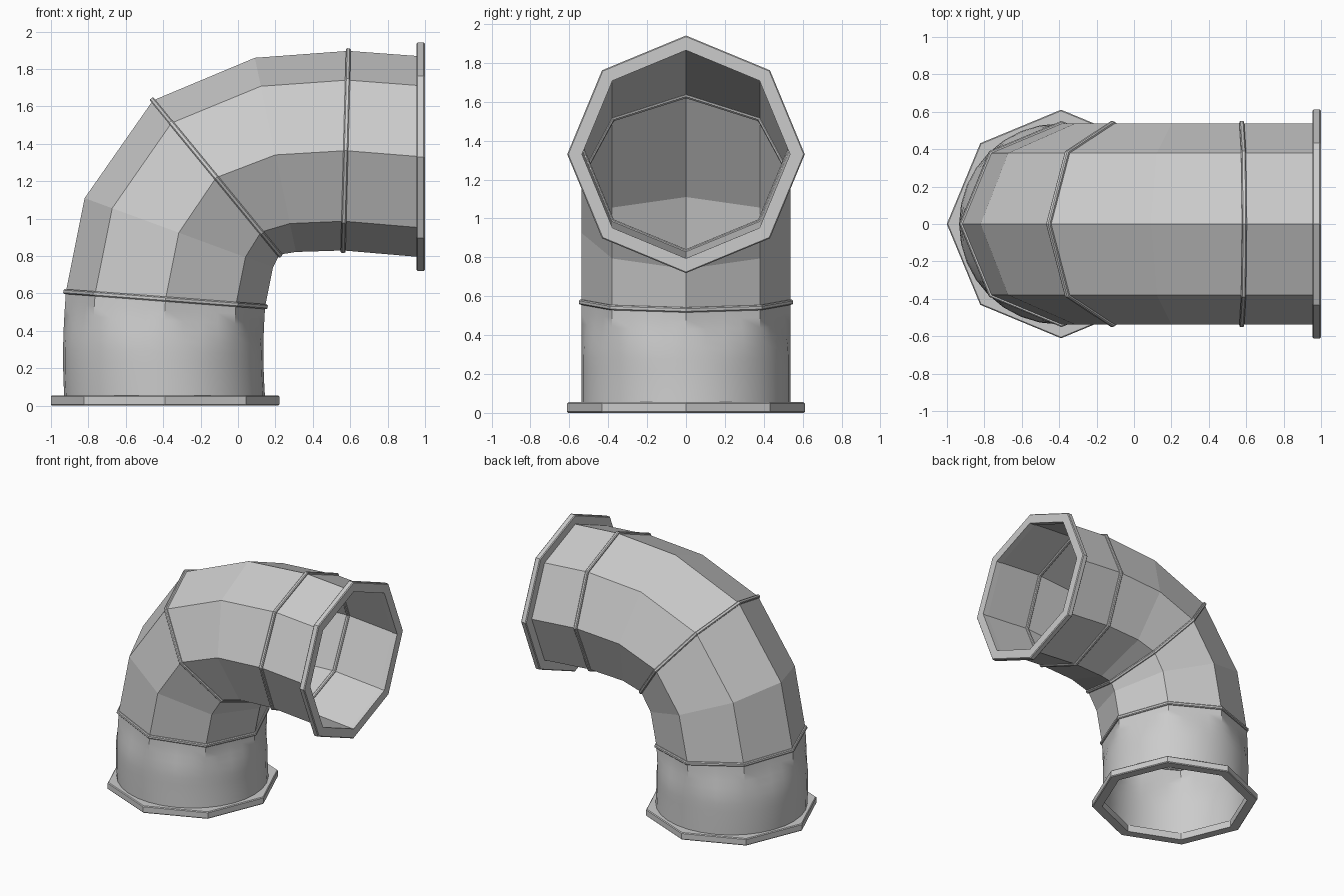
import bpy, bmesh
from math import sin, cos, pi
from mathutils import Vector

if "Cube" in bpy.data.objects:
    bpy.data.objects.remove(bpy.data.objects["Cube"])

Y = Vector((0, 1, 0))


def section(outer, inner):
    """Centre, outward direction and radius of a pipe section in the xz plane."""
    o = Vector((outer[0], 0, outer[1]))
    i = Vector((inner[0], 0, inner[1]))
    return (o + i) / 2, (o - i).normalized(), (o - i).length / 2


def ring(sec, n=8, dr=0.0, dt=0.0, roundness=0.0):
    """Octagon ring (n a multiple of 8), optionally blended towards a circle."""
    c, u, r = sec
    axis = Y.cross(u)
    pts = []
    for k in range(n):
        a = 2 * pi * k / n
        flat = cos(pi / 8) / cos((a % (pi / 4)) - pi / 8)
        rad = flat + (1 - flat) * roundness
        ry = (0.537 + dr) * rad
        pts.append(c + u * cos(a) * (r + dr) * rad + Y * sin(a) * ry + axis * dt)
    return pts


def loft(name, rings, closed=False, smooth=False):
    bm = bmesh.new()
    vs = [[bm.verts.new(p) for p in rg] for rg in rings]
    n, m = len(vs[0]), len(vs)
    for i in range(m if closed else m - 1):
        a, b = vs[i], vs[(i + 1) % m]
        for j in range(n):
            k = (j + 1) % n
            f = bm.faces.new((a[j], b[j], b[k], a[k]))
            f.smooth = smooth
    if closed:
        bmesh.ops.recalc_face_normals(bm, faces=bm.faces)
    me = bpy.data.meshes.new(name)
    bm.to_mesh(me)
    bm.free()
    ob = bpy.data.objects.new(name, me)
    bpy.context.collection.objects.link(ob)
    return ob


# Pipe sections from the floor to the outlet
S = [section(o, i) for o, i in (
    ((-0.92, 0.610), (0.145, 0.530)),
    ((-0.82, 1.110), (0.187, 0.740)),
    ((-0.455, 1.632), (0.222, 0.808)),
    ((0.09, 1.860), (0.310, 0.822)),
    ((0.59, 1.897), (0.562, 0.830)),
    ((0.995, 1.867), (0.995, 0.793)))]
base = section((-0.927, 0.005), (0.147, 0.005))

# Faceted elbow
loft("elbow_pipe", [ring(s) for s in S])

# Smooth lower pipe, going from round at the floor to octagonal at the first band
lower = []
for k in range(11):
    t = k / 10
    c = base[0].lerp(S[0][0], t) + Vector((-0.011 * sin(pi * t), 0, 0))
    u = base[1].lerp(S[0][1], t * t).normalized()
    r = base[2] + (S[0][2] - base[2]) * t
    w = min(1, (1 - t) / 0.5)
    lower.append(ring((c, u, r), 32, roundness=w * w * (3 - 2 * w)))
ob = loft("lower_pipe", lower, smooth=True)
bpy.context.view_layer.objects.active = ob
ob.select_set(True)
bpy.ops.object.shade_smooth_by_angle(angle=0.6)

# Raised bands over the seams
bead = [(-0.012, -0.007), (-0.012, 0.007), (-0.006, 0.013), (0.008, 0.013),
        (0.014, 0.007), (0.014, -0.007), (0.008, -0.013), (-0.006, -0.013)]
for name, k in (("lower_band", 0), ("middle_band", 2), ("upper_band", 4)):
    loft(name, [ring(S[k], dr=dr, dt=dt) for dr, dt in bead], closed=True)


# End flanges with softened rims
def flange(name, sec, lo, hi):
    b = 0.006
    prof = [(-0.002, lo), (0.074 - b, lo), (0.074, lo + b),
            (0.074, hi - b), (0.074 - b, hi), (-0.002, hi)]
    loft(name, [ring(sec, dr=dr, dt=dt) for dr, dt in prof], closed=True)


flange("base_flange", base, -0.005, 0.05)
flange("outlet_flange", S[-1], -0.04, 0.004)
